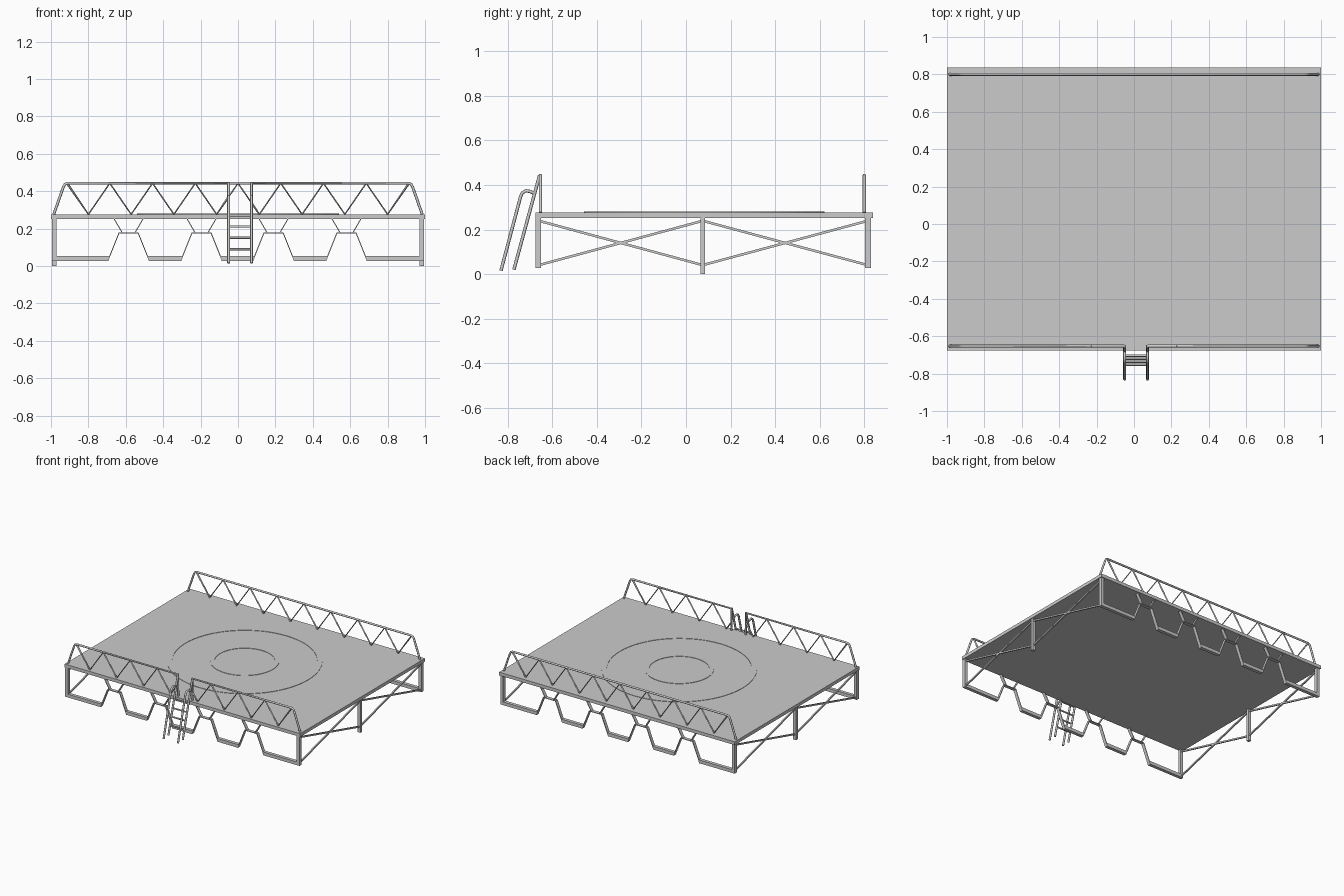
import bpy
import bmesh
from math import radians
from mathutils import Vector

cube = bpy.data.objects.get("Cube")
if cube:
    bpy.data.objects.remove(cube, do_unlink=True)

grey = bpy.data.materials.new("light_grey_metal")
grey.use_nodes = True
color = (0.6, 0.6, 0.6, 1)
grey.diffuse_color = color
grey.node_tree.nodes["Principled BSDF"].inputs["Base Color"].default_value = color

DECK_BOTTOM, DECK_TOP = 0.252, 0.277
FRONT, BACK = -0.675, 0.838
MID_Y = (FRONT + BACK) / 2
RAIL_Z = 0.443
RAIL_R = 0.0075


def add_object(name, bm):
    bmesh.ops.recalc_face_normals(bm, faces=bm.faces)
    mesh = bpy.data.meshes.new(name)
    bm.to_mesh(mesh)
    bm.free()
    mesh.materials.append(grey)
    obj = bpy.data.objects.new(name, mesh)
    bpy.context.collection.objects.link(obj)
    return obj


def prism(name, profile, axis, low, high):
    """Extrude a closed outline along x or y; the outline is (other axis, z)."""
    bm = bmesh.new()

    def place(p, depth):
        return (depth, p[0], p[1]) if axis == "x" else (p[0], depth, p[1])

    a = [bm.verts.new(place(p, low)) for p in profile]
    b = [bm.verts.new(place(p, high)) for p in profile]
    bm.faces.new(a)
    bm.faces.new(b[::-1])
    for i in range(len(a)):
        j = (i + 1) % len(a)
        bm.faces.new((a[i], a[j], b[j], b[i]))
    return add_object(name, bm)


def box(name, x, y, z):
    outline = [(x[0], z[0]), (x[1], z[0]), (x[1], z[1]), (x[0], z[1])]
    return prism(name, outline, "y", *y)


def bar(name, p, q, thick, axis, low, high):
    """Straight flat bar between two points of a vertical plane."""
    p, q = Vector(p), Vector(q)
    d = (q - p).normalized()
    n = Vector((-d.y, d.x)) * thick / 2
    return prism(name, [p - n, q - n, q + n, p + n], axis, low, high)


def tube(name, paths, radius):
    """Round tubes along one or more paths, as one mesh."""
    curve = bpy.data.curves.new(name, "CURVE")
    curve.dimensions = "3D"
    curve.bevel_depth = radius
    curve.bevel_resolution = 2
    curve.use_fill_caps = True
    for path in paths:
        spline = curve.splines.new("POLY")
        spline.points.add(len(path) - 1)
        for point, co in zip(spline.points, path):
            point.co = (*co, 1)
    curve.materials.append(grey)
    obj = bpy.data.objects.new(name, curve)
    bpy.context.collection.objects.link(obj)
    bpy.ops.object.select_all(action="DESELECT")
    obj.select_set(True)
    bpy.context.view_layer.objects.active = obj
    bpy.ops.object.convert(target="MESH")
    bpy.ops.object.shade_smooth_by_angle(angle=radians(50))


def ring(name, inner, outer):
    """Low raised ring on the deck."""
    bm = bmesh.new()
    loops = []
    for r, z in ((inner, 0), (inner, 0.003), (outer, 0.003), (outer, 0)):
        made = bmesh.ops.create_circle(bm, segments=64, radius=r)["verts"]
        for v in made:
            v.co += Vector((0, MID_Y, DECK_TOP + z))
        loops.append(made)
    for a, b in zip(loops, loops[1:]):
        for i in range(64):
            j = (i + 1) % 64
            bm.faces.new((a[i], a[j], b[j], b[i]))
    add_object(name, bm)


# Deck and its two rings
box("deck", (-1, 1), (FRONT, BACK), (DECK_BOTTOM, DECK_TOP))
ring("inner_ring", 0.21, 0.24)
ring("outer_ring", 0.505, 0.54)

# Legs and crossed braces on both sides
for side, s in (("left", 1), ("right", -1)):
    xs = sorted((s * 0.97, s * 0.994))
    box(side + "_front_leg", xs, (-0.675, -0.65), (0.028, DECK_BOTTOM))
    box(side + "_back_leg", xs, (0.804, 0.83), (0.028, DECK_BOTTOM))
    box(side + "_middle_leg", xs, (0.064, 0.086), (0, DECK_BOTTOM))
    for bay, y0, y1 in (("front", -0.655, 0.07), ("back", 0.08, 0.81)):
        for k, (z0, z1) in enumerate(((0.042, 0.238), (0.238, 0.042))):
            bar(f"{side}_{bay}_brace_{k + 1}", (y0, z0), (y1, z1), 0.011,
                "x", s * 0.982 - 0.005, s * 0.982 + 0.005)

# Lower side frames: sills, sloped strips, raised flats and struts to the deck
SILL, SILL_TOP, FLAT = 0.028, 0.053, 0.178
centers = (-0.585, -0.195, 0.19, 0.58)
for side, y0, y1 in (("front", -0.675, -0.65), ("back", 0.804, 0.83)):
    starts = [-0.972] + [c + 0.111 for c in centers]
    ends = [c - 0.111 for c in centers] + [0.972]
    for i, (a, b) in enumerate(zip(starts, ends)):
        flare_a = 0 if i == 0 else -0.009
        flare_b = 0 if i == len(centers) else 0.009
        prism(f"{side}_sill_{i + 1}",
              [(a, SILL), (b, SILL), (b + flare_b, SILL_TOP), (a + flare_a, SILL_TOP)],
              "y", y0, y1)
    for i, c in enumerate(centers):
        bar(f"{side}_flat_{i + 1}", (c - 0.051, FLAT), (c + 0.051, FLAT), 0.005, "y", y0, y1)
        for s in (-1, 1):
            tag = f"{side}_{'right' if s < 0 else 'left'}"
            bar(f"{tag}_slope_{i + 1}", (c + s * 0.111, SILL), (c + s * 0.051, FLAT),
                0.005, "y", y0, y1)
            bar(f"{tag}_strut_{i + 1}", (c + s * 0.034, FLAT), (c + s * 0.077, DECK_BOTTOM),
                0.005, "y", y0, y1)

# Railings: bent top rail with a zigzag below it
STEP = 0.2285
LADDER_X = (-0.05, 0.072)
FRONT_RAIL, BACK_RAIL = -0.653, 0.80


def rail_end(s, y):
    return [(s * x, y, z) for x, z in
            ((0.985, DECK_TOP), (0.934, 0.422), (0.926, 0.437), (0.911, RAIL_Z))]


tube("back_rail", [rail_end(-1, BACK_RAIL) + rail_end(1, BACK_RAIL)[::-1]], RAIL_R)
zigzag = [(i * STEP / 2, DECK_TOP if i % 2 else RAIL_Z) for i in range(-8, 9)]
tube("back_rail_zigzag", [[(x, BACK_RAIL, z) for x, z in zigzag]], RAIL_R * 0.85)

for name, s, gap in (("right", -1, LADDER_X[0]), ("left", 1, LADDER_X[1])):
    tube(f"front_{name}_rail",
         [rail_end(s, FRONT_RAIL) + [(gap, FRONT_RAIL, RAIL_Z), (gap, FRONT_RAIL, DECK_TOP)]],
         RAIL_R)
    half = [p for p in zigzag if p[0] * s > 0.1]
    half.sort(key=lambda p: abs(p[0]))
    # The last diagonal stops at the post beside the ladder
    meet = RAIL_Z - (RAIL_Z - DECK_TOP) * abs(gap) / (STEP / 2)
    path = [(gap, meet)] + half
    tube(f"front_{name}_rail_zigzag", [[(x, FRONT_RAIL, z) for x, z in path]], RAIL_R * 0.85)

# Ladder: stringers, bent handrails and rungs
TOP_Y, FOOT_Y, FOOT_Z = -0.657, -0.772, 0.02


def stringer_y(z):
    return TOP_Y + (FOOT_Y - TOP_Y) * (RAIL_Z - z) / (RAIL_Z - FOOT_Z)


tube("ladder_stringers",
     [[(x, TOP_Y, RAIL_Z), (x, FOOT_Y, FOOT_Z)] for x in LADDER_X], RAIL_R)
bend = ((-0.83, 0.016), (-0.742, 0.348), (-0.734, 0.365), (-0.718, 0.374),
        (-0.70, 0.371), (stringer_y(0.362), 0.362))
tube("ladder_handrails", [[(x, y, z) for y, z in bend] for x in LADDER_X], RAIL_R)
tube("ladder_rungs",
     [[(x, stringer_y(z), z) for x in LADDER_X] for z in (0.09, 0.151, 0.211, 0.271)], 0.006)
